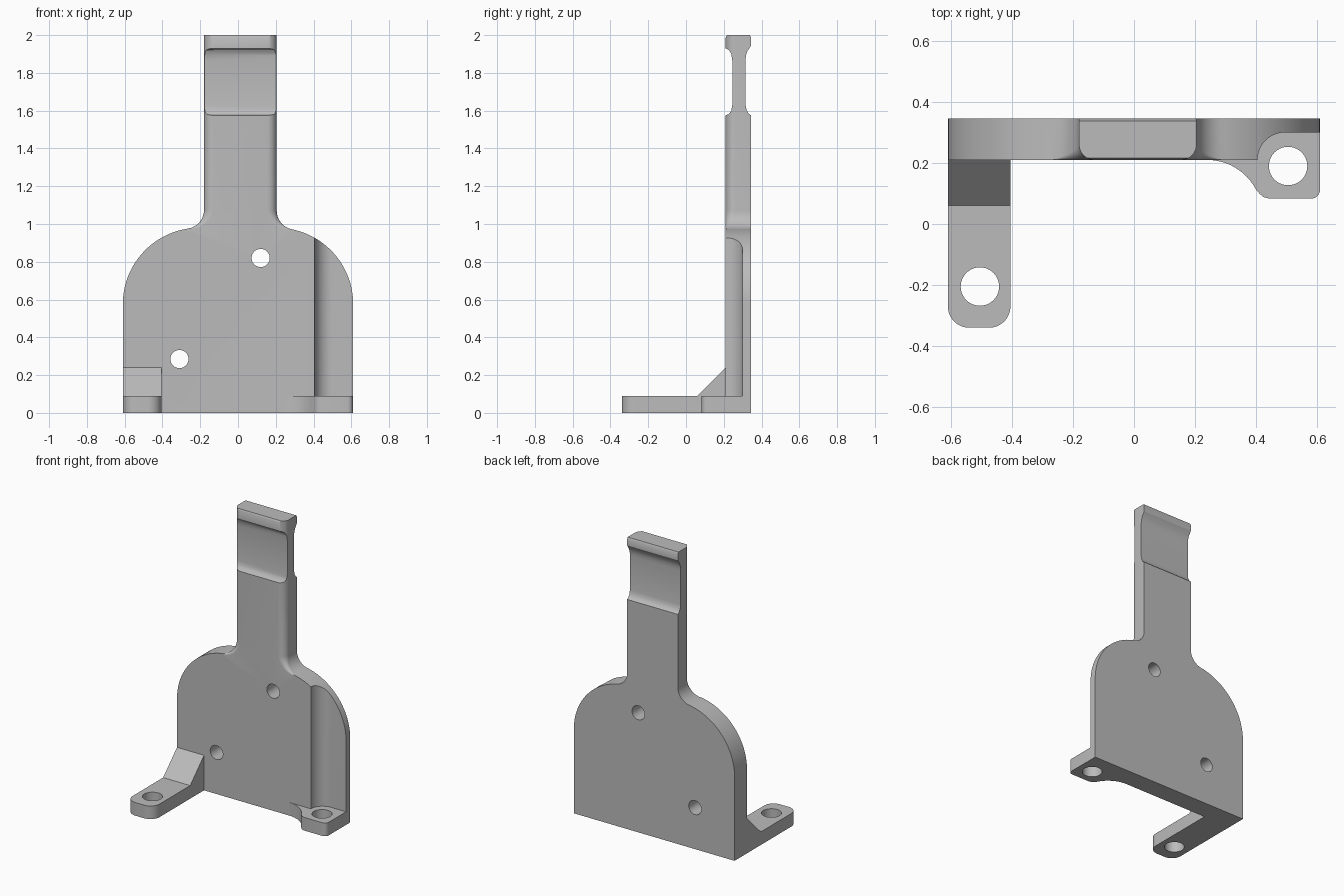
import bpy, bmesh
from math import sin, cos, pi, radians, atan2
from mathutils import Vector

cube = bpy.data.objects.get("Cube")
if cube:
    bpy.data.objects.remove(cube, do_unlink=True)

grey = bpy.data.materials.new("plain grey")
grey.use_nodes = True
COLOUR = (0.5, 0.5, 0.5, 1)
grey.diffuse_color = COLOUR
grey.node_tree.nodes["Principled BSDF"].inputs["Base Color"].default_value = COLOUR

FRONT, BACK, SIDE, FOOT = 0.21, 0.345, 0.61, 0.09


def arc(cx, cy, r, start, end, n=12):
    """Points on an arc, angles in degrees."""
    angles = [radians(start + (end - start) * i / n) for i in range(n + 1)]
    return [(cx + r * cos(a), cy + r * sin(a)) for a in angles]


def make_object(name, bm):
    bmesh.ops.recalc_face_normals(bm, faces=bm.faces)
    mesh = bpy.data.meshes.new(name)
    bm.to_mesh(mesh)
    bm.free()
    mesh.materials.append(grey)
    obj = bpy.data.objects.new(name, mesh)
    bpy.context.collection.objects.link(obj)
    return obj


def loft(name, rings):
    """Closed solid through rings with equal point counts."""
    bm = bmesh.new()
    rows = [[bm.verts.new(p) for p in ring] for ring in rings]
    n = len(rows[0])
    for a, b in zip(rows, rows[1:]):
        for i in range(n):
            j = (i + 1) % n
            bm.faces.new((a[i], a[j], b[j], b[i]))
    bm.faces.new(rows[0])
    bm.faces.new(rows[-1])
    return make_object(name, bm)


def prism(name, pts, axis, low, high):
    """Extrude a 2D outline along the named axis."""
    place = {"x": lambda p, d: (d, p[0], p[1]),
             "y": lambda p, d: (p[0], d, p[1]),
             "z": lambda p, d: (p[0], p[1], d)}[axis]
    return loft(name, [[place(p, d) for p in pts] for d in (low, high)])


def combine(target, tool, operation):
    mod = target.modifiers.new(operation, "BOOLEAN")
    mod.object, mod.operation, mod.solver = tool, operation, "EXACT"
    bpy.context.view_layer.objects.active = target
    bpy.ops.object.modifier_apply(modifier=mod.name)
    bpy.data.objects.remove(tool, do_unlink=True)


# Back plate outline: shoulder arcs flowing through fillets into the neck
def shoulder(side, neck):
    """Outline of one side, from the bottom to the neck."""
    cx, cz, big, small = 0.205, 0.575, 0.405, 0.1
    fx = neck + small
    dx = fx - cx
    dz = ((big + small) ** 2 - dx ** 2) ** 0.5
    meet = atan2(dz, dx) * 180 / pi
    fillet = arc(fx, cz + dz, small, meet + 180, 180)
    pts = [(SIDE, 0)] + arc(cx, cz, big, 0, meet, 24) + fillet[1:]
    flip = lambda ps: [(side * x, z) for x, z in ps]
    return flip(pts), flip(fillet)


right, right_fillet = shoulder(1, 0.205)
left, left_fillet = shoulder(-1, 0.18)
outline = right + [(0.205, 2), (-0.18, 2)] + left[::-1]
bracket = prism("mounting_bracket", outline, "y", 0.1, 0.5)

# Side profile with the thinned grip near the tip
profile = [(FRONT, -0.1), (FRONT, 1.575), (0.227, 1.582), (0.24, 1.6),
           (0.245, 1.63), (0.245, 1.865), (0.24, 1.9), (0.227, 1.922),
           (FRONT, 1.93), (FRONT, 1.987), (0.222, 2.01),
           (0.333, 2.01), (BACK, 1.987), (BACK, 1.945), (0.325, 1.915),
           (0.317, 1.89), (0.315, 1.865), (0.315, 1.63), (0.32, 1.605),
           (0.332, 1.583), (BACK, 1.575), (BACK, -0.1)]
combine(bracket, prism("side_profile", profile, "x", -1, 1), "INTERSECT")


# Rounded front edges of the neck, fading out along the fillets
def edge_ring(x, z, nx, nz, r):
    pts = [(r * sin(t) - r, FRONT + r - r * cos(t))
           for t in [i * pi / 16 for i in range(9)]]
    pts += [(0.03, FRONT + r), (0.03, 0.19), (-r, 0.19)]
    return [(x + nx * o, y, z + nz * o) for o, y in pts]


for side, fillet in ((1, right_fillet), (-1, left_fillet)):
    neck_x, start_z = fillet[-1]
    centre = Vector((neck_x + side * 0.1, start_z))
    rings = [edge_ring(neck_x, 2.1, side, 0, 0.05)]
    for i, p in enumerate(fillet[::-1]):
        n = (centre - Vector(p)).normalized()
        rings.append(edge_ring(*p, n.x, n.y, 0.05 * (1 - i / 12) + 0.001))
    combine(bracket, loft("edge_cutter", rings), "DIFFERENCE")

# Upright recess above the short foot
recess = arc(0.495, FRONT, 0.09, 180, 90) + [(0.7, 0.3), (0.7, 0.15), (0.405, 0.15)]
combine(bracket, prism("recess_cutter", recess, "z", -0.1, 1.2), "DIFFERENCE")

# Short foot with a curved web
short_foot = [(0.24, 0.32), (0.24, FRONT)] + arc(0.24, 0.03, 0.18, 90, 28)
short_foot += [(0.411, 0.1), (0.424, 0.088), (0.445, 0.083)]
short_foot += arc(SIDE - 0.03, 0.113, 0.03, -90, 0, 6) + [(SIDE, 0.32)]
combine(bracket, prism("short_foot", short_foot, "z", 0, FOOT), "UNION")

# Long foot with its sloping gusset
long_foot = [(-0.405, 0.3), (-SIDE, 0.3)]
long_foot += arc(-SIDE + 0.07, -0.27, 0.07, 180, 270)
long_foot += arc(-0.475, -0.27, 0.07, 270, 360)
combine(bracket, prism("long_foot", long_foot, "z", 0, FOOT), "UNION")
gusset = [(0.06, 0.05), (0.06, FOOT), (FRONT, 0.24), (0.3, 0.24), (0.3, 0.05)]
combine(bracket, prism("gusset", gusset, "x", -SIDE, -0.405), "UNION")

# Screw holes through feet and plate
for x, y, r, axis, low, high in ((0.505, 0.19, 0.063, "z", -0.1, 0.15),
                                 (-0.505, -0.205, 0.063, "z", -0.1, 0.15),
                                 (-0.31, 0.285, 0.048, "y", 0.1, 0.5),
                                 (0.12, 0.82, 0.048, "y", 0.1, 0.5)):
    circle = arc(x, y, r, 0, 360, 40)[:-1]
    combine(bracket, prism("hole_cutter", circle, axis, low, high), "DIFFERENCE")

# Smooth curves with sharp edges
bpy.ops.object.select_all(action="DESELECT")
bracket.select_set(True)
bpy.context.view_layer.objects.active = bracket
bpy.ops.object.shade_smooth_by_angle(angle=radians(30))
